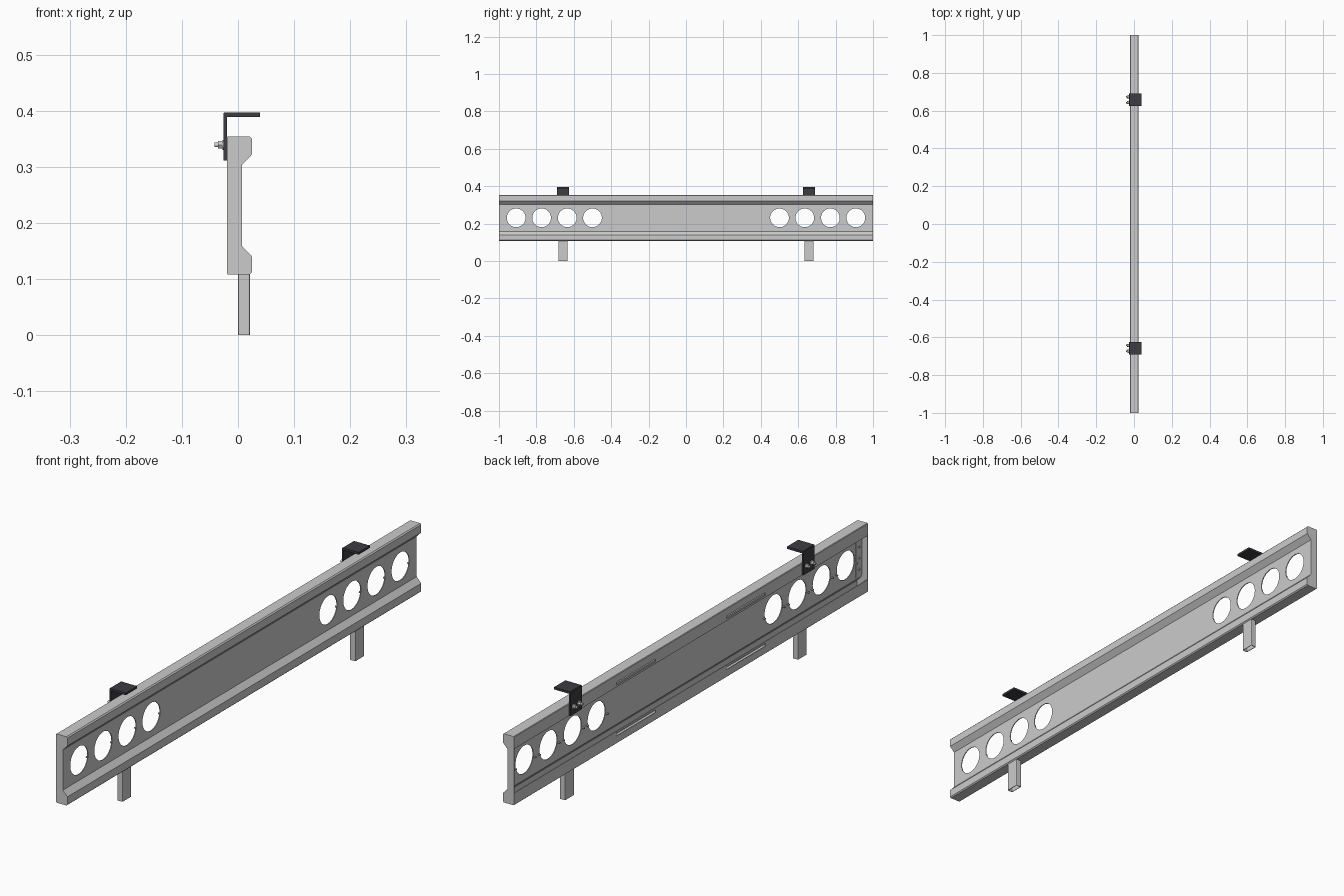
import bpy, bmesh, math
from mathutils import Matrix, Vector

if "Cube" in bpy.data.objects:
    bpy.data.objects.remove(bpy.data.objects["Cube"])

T = 0.003          # sheet thickness
ZC = 0.231         # board mid height
HOLES = [s * y for s in (-1, 1) for y in (0.5, 0.635, 0.772, 0.908)]

dark = bpy.data.materials.new("dark_steel")
dark.diffuse_color = (0.045, 0.045, 0.055, 1)
dark.use_nodes = True
dark.node_tree.nodes["Principled BSDF"].inputs["Base Color"].default_value = dark.diffuse_color


def finish(name, bm, mat=None):
    bmesh.ops.recalc_face_normals(bm, faces=bm.faces)
    return link(name, bm, mat)


def link(name, bm, mat=None):
    me = bpy.data.meshes.new(name)
    bm.to_mesh(me)
    bm.free()
    ob = bpy.data.objects.new(name, me)
    bpy.context.collection.objects.link(ob)
    if mat:
        me.materials.append(mat)
    return ob


def add_box(bm, lo, hi):
    lo, hi = Vector(lo), Vector(hi)
    m = Matrix.Translation((lo + hi) / 2) @ Matrix.Diagonal((*(hi - lo), 1))
    bmesh.ops.create_cube(bm, size=1, matrix=m)


def add_rod(bm, x0, x1, y, z, r, n=16):
    m = Matrix.Translation(((x0 + x1) / 2, y, z)) @ Matrix.Rotation(math.pi / 2, 4, 'Y')
    bmesh.ops.create_cone(bm, cap_ends=True, segments=n, radius1=r, radius2=r,
                          depth=abs(x1 - x0), matrix=m)


def prism(name, pts, y0, y1, mat=None):
    bm = bmesh.new()
    f = bm.faces.new([bm.verts.new((x, y0, z)) for x, z in pts])
    ext = bmesh.ops.extrude_face_region(bm, geom=[f])
    vs = [v for v in ext["geom"] if isinstance(v, bmesh.types.BMVert)]
    bmesh.ops.translate(bm, verts=vs, vec=(0, y1 - y0, 0))
    return finish(name, bm, mat)


def apply_mods(ob):
    dg = bpy.context.evaluated_depsgraph_get()
    me = bpy.data.meshes.new_from_object(ob.evaluated_get(dg))
    ob.modifiers.clear()
    ob.data = me


# Folded sheet section, upper half then mirrored about mid height
upper = [(-0.02, 0.352), (-0.018, 0.354), (0.021, 0.354), (0.025, 0.350),
         (0.025, 0.322), (0.007, 0.303)]
outline = upper + [(x, 2 * ZC - z) for x, z in reversed(upper)]
section = [(-0.02, 0.310)] + outline + [(-0.02, 2 * ZC - 0.310)]

# Board: extruded open section, thickened inwards
bm = bmesh.new()
rows = [[bm.verts.new((x, y, z)) for x, z in section] for y in (-1 + T, 1 - T)]
for i in range(len(section) - 1):
    bm.faces.new((rows[0][i], rows[0][i + 1], rows[1][i + 1], rows[1][i]))
board = link("board", bm)
sol = board.modifiers.new("thickness", 'SOLIDIFY')
sol.thickness, sol.offset, sol.use_even_offset = T, -1, True

# Round openings in the web and long slots in the rear lips
bm = bmesh.new()
for y in HOLES:
    add_rod(bm, -0.01, 0.02, y, ZC, 0.05, 48)
for s in (-1, 1):
    for zc in (0.322, 2 * ZC - 0.322):
        add_box(bm, (-0.03, s * 0.31 - 0.11, zc - 0.005), (-0.012, s * 0.31 + 0.11, zc + 0.005))
cutter = finish("cutter", bm)
cutter.hide_render = True
boo = board.modifiers.new("openings", 'BOOLEAN')
boo.object, boo.operation, boo.solver = cutter, 'DIFFERENCE', 'EXACT'
apply_mods(board)
bpy.data.objects.remove(cutter)

# Small pins behind the web beside each opening
bm = bmesh.new()
for y in HOLES:
    for s in (-1, 1):
        add_rod(bm, -0.004, 0.005, y + s * 0.056, ZC - 0.012, 0.003, 10)
finish("opening_pins", bm)

for s, side in ((-1, "front"), (1, "back")):
    # End cap with inner riveted tab
    prism(side + "_end_cap", outline, s * (1 - T), s)
    bm = bmesh.new()
    ys = sorted((s * (1 - T), s * 0.965))
    add_box(bm, (0.002, ys[0], 0.165), (0.0045, ys[1], 0.297))
    for dz in (-0.04, 0, 0.04):
        add_rod(bm, -0.001, 0.003, s * 0.98, ZC + dz, 0.004, 10)
    finish(side + "_cap_tab", bm)

    # Hollow rectangular foot, open at the bottom
    yc = s * 0.658
    bm = bmesh.new()
    add_box(bm, (0.0, yc - 0.025, 0), (0.021, yc + 0.025, 0.109))
    bmesh.ops.bevel(bm, geom=[e for e in bm.edges
                              if abs(e.verts[0].co.z - e.verts[1].co.z) > 0.05],
                    offset=0.002, segments=2, affect='EDGES', profile=0.5)
    bmesh.ops.recalc_face_normals(bm, faces=bm.faces)
    bmesh.ops.delete(bm, geom=[f for f in bm.faces if abs(f.normal.z) > 0.9],
                     context='FACES_ONLY')
    foot = link(side + "_foot", bm)
    m = foot.modifiers.new("wall", 'SOLIDIFY')
    m.thickness, m.offset = 0.002, -1
    apply_mods(foot)

    # Angle bracket hooked over the top
    prism(side + "_bracket",
          [(-0.020, 0.311), (-0.020, 0.389), (0.039, 0.389), (0.039, 0.397),
           (-0.024, 0.397), (-0.026, 0.395), (-0.026, 0.311)],
          yc - 0.032, yc + 0.032, dark)

    # Pair of bolts with washer and hex nut
    bm = bmesh.new()
    for dy in (-0.015, 0.015):
        add_rod(bm, -0.028, -0.026, yc + dy, 0.339, 0.009, 20)
        add_rod(bm, -0.036, -0.028, yc + dy, 0.339, 0.0075, 6)
        add_rod(bm, -0.042, -0.015, yc + dy, 0.339, 0.004, 14)
    finish(side + "_bolts", bm)
